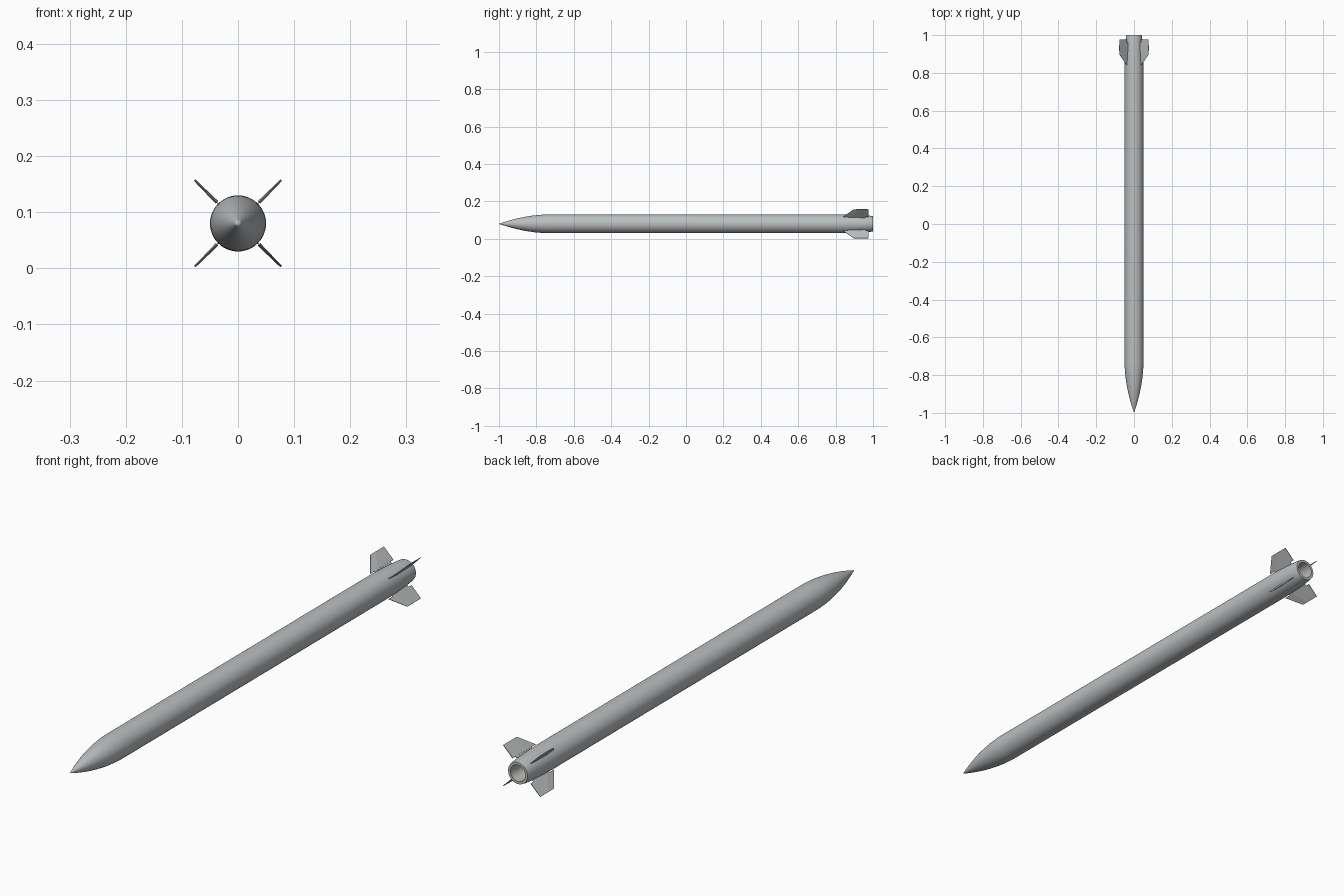
import bpy, bmesh, math
from mathutils import Matrix, Vector

if "Cube" in bpy.data.objects:
    bpy.data.objects.remove(bpy.data.objects["Cube"])

AXIS_Z = 0.08
SIDES = 48


def material(name, col):
    m = bpy.data.materials.new(name)
    m.diffuse_color = (*col, 1)
    m.use_nodes = True
    m.node_tree.nodes["Principled BSDF"].inputs["Base Color"].default_value = m.diffuse_color
    return m


GREY = material("body grey", (0.50, 0.52, 0.53))
WARM = material("nozzle warm grey", (0.48, 0.47, 0.43))


def finish(bm, name, mat, angle=30):
    bmesh.ops.recalc_face_normals(bm, faces=bm.faces)
    me = bpy.data.meshes.new(name)
    bm.to_mesh(me)
    bm.free()
    me.materials.append(mat)
    ob = bpy.data.objects.new(name, me)
    bpy.context.collection.objects.link(ob)
    bpy.ops.object.select_all(action='DESELECT')
    ob.select_set(True)
    bpy.context.view_layer.objects.active = ob
    bpy.ops.object.shade_smooth_by_angle(angle=math.radians(angle))
    return ob


def lathe(name, profile, mat):
    """Revolve (y, radius) points about the long axis."""
    bm = bmesh.new()
    vs = [bm.verts.new((r, y, 0)) for y, r in profile]
    es = [bm.edges.new(p) for p in zip(vs, vs[1:])]
    bmesh.ops.spin(bm, geom=vs + es, cent=(0, 0, 0), axis=(0, 1, 0),
                   angle=2 * math.pi, steps=SIDES)
    bmesh.ops.remove_doubles(bm, verts=bm.verts, dist=1e-5)
    bmesh.ops.translate(bm, verts=bm.verts, vec=(0, 0, AXIS_Z))
    return finish(bm, name, mat)


# Ogive nose, long tube and slightly narrowed tail
NOSE = 0.27
profile = []
for i in range(15):
    t = i / 14
    profile.append((-1 + NOSE * t, 0.05 * (1 - (1 - t) ** 1.9)))
profile += [(0.84, 0.05), (0.90, 0.0485), (0.96, 0.0455),
            (0.99, 0.0425), (1.0, 0.0405), (1.0, 0.031)]
lathe("rocket_body", profile, GREY)

# Hollow exhaust at the rear
lathe("exhaust_nozzle", [(1.0, 0.031), (0.97, 0.029), (0.90, 0.020),
                         (0.90, 0.0)], WARM)


def slab(bm, outline, rot):
    """Tapered plate from (y, radius, half thickness) points."""
    sides = []
    for s in (1, -1):
        sides.append([bm.verts.new(rot @ Vector((s * h, y, r)) +
                                   Vector((0, 0, AXIS_Z)))
                      for y, r, h in outline])
    a, b = sides
    bm.faces.new(a)
    bm.faces.new(b[::-1])
    n = len(a)
    for i in range(n):
        j = (i + 1) % n
        bm.faces.new((a[i], b[i], b[j], a[j]))


# Four tail fins in an X, each with a thin root mount
for k in range(4):
    rot = Matrix.Rotation(math.radians(45 + 90 * k), 3, 'Y')
    bm = bmesh.new()
    # sharpened leading part, then the flat rear part
    slab(bm, [(0.840, 0.053, 0.0008), (0.897, 0.109, 0.0006),
              (0.925, 0.109, 0.0018), (0.885, 0.053, 0.0032)], rot)
    slab(bm, [(0.885, 0.053, 0.0032), (0.925, 0.109, 0.0018),
              (0.977, 0.109, 0.0010), (0.977, 0.053, 0.0014)], rot)
    finish(bm, f"tail_fin_{k + 1}", GREY, 10)
    bm = bmesh.new()
    slab(bm, [(0.865, 0.040, 0.0015), (0.865, 0.054, 0.0008),
              (0.960, 0.054, 0.0008), (0.960, 0.040, 0.0015)], rot)
    finish(bm, f"fin_mount_{k + 1}", GREY, 10)
